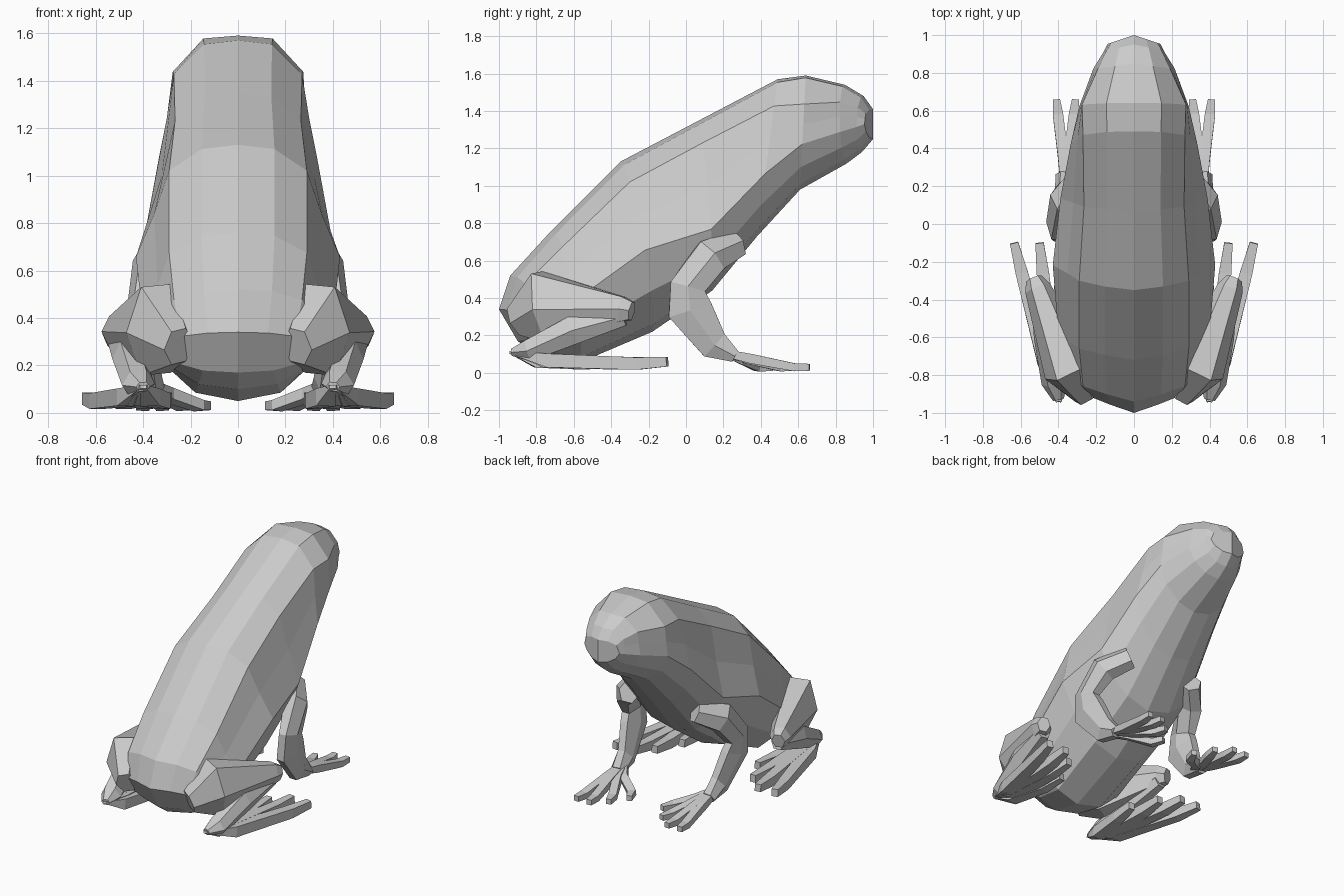
import bpy, bmesh, math
from mathutils import Vector

skin = bpy.data.materials.new("plain grey")
skin.diffuse_color = (0.6, 0.6, 0.6, 1)


def finish(name, bm, mirror=False):
    bmesh.ops.recalc_face_normals(bm, faces=bm.faces[:])
    me = bpy.data.meshes.new(name)
    bm.to_mesh(me)
    bm.free()
    me.materials.append(skin)
    ob = bpy.data.objects.new(name, me)
    bpy.context.collection.objects.link(ob)
    if mirror:
        ob.modifiers.new("mirror", 'MIRROR')
    return ob


def bridge(bm, rings):
    for a, b in zip(rings, rings[1:]):
        n = len(a)
        for i in range(n):
            bm.faces.new((a[i], a[(i + 1) % n], b[(i + 1) % n], b[i]))


def limb(bm, nodes, sides=6):
    """Faceted tube; each node is x, y, z, half width, half thickness."""
    pts = [Vector(n[:3]) for n in nodes]
    rings = []
    for i, n in enumerate(nodes):
        t = Vector()
        if i:
            t += (pts[i] - pts[i - 1]).normalized()
        if i < len(pts) - 1:
            t += (pts[i + 1] - pts[i]).normalized()
        t.normalize()
        u = Vector((1, 0, 0))
        u = (u - t * u.dot(t)).normalized()
        v = t.cross(u)
        su, sv, off = (1.3, 1.3, 0.5) if sides == 4 else (1, 1.1, 0)
        angles = [2 * math.pi * (k + off) / sides for k in range(sides)]
        rings.append([bm.verts.new(pts[i] + u * math.cos(a) * n[3] * su
                                   + v * math.sin(a) * n[4] * sv) for a in angles])
    bridge(bm, rings)
    bm.faces.new(rings[0])
    bm.faces.new(rings[-1])


# Body and head: tilted sections from rump to snout
# top y, top z, bottom y, bottom z, back half width, side half width, bow,
# back edge drop, widest drop
sections = [
    (-1.00, 0.34, -0.90, 0.17, 0.24, 0.33, 0.33, 0.10, 0.50),
    (-0.94, 0.52, -0.80, 0.10, 0.27, 0.37, 0.25, 0.10, 0.50),
    (-0.72, 0.76, -0.58, 0.05, 0.29, 0.40, 0.15, 0.12, 0.52),
    (-0.35, 1.13, -0.18, 0.22, 0.29, 0.43, 0.10, 0.12, 0.52),
    (0.07, 1.35, 0.14, 0.44, 0.265, 0.39, 0.05, 0.13, 0.64),
    (0.49, 1.57, 0.38, 0.73, 0.27, 0.335, 0.0, 0.17, 0.60),
    (0.64, 1.59, 0.61, 0.98, 0.275, 0.29, 0.0, 0.25, 0.60),
    (0.85, 1.54, 0.86, 1.12, 0.19, 0.215, -0.15, 0.22, 0.60),
    (0.95, 1.48, 0.94, 1.18, 0.145, 0.16, -0.20, 0.20, 0.55),
    (1.00, 1.41, 1.00, 1.25, 0.12, 0.14, -0.33, 0.15, 0.50),
]
bm = bmesh.new()
rings = []
for ty, tz, by, bz, c, m, bow, cd, wd in sections:
    half = [(0, 0), (0.53 * c, 0.02), (c, cd), (c * 0.55 + m * 0.45, (cd + wd) / 2), (m, wd),
            (0.82 * m, (wd + 1) / 2), (0.45 * m, 0.95), (0, 1)]
    loop = half + [(-x, f) for x, f in half[-2:0:-1]]
    rings.append([bm.verts.new((x, ty + (by - ty) * f + bow * abs(x), tz + (bz - tz) * f))
                  for x, f in loop])
bridge(bm, rings)
for r in (rings[0], rings[-1]):
    bm.faces.new(r[:8])
    bm.faces.new(r[7:] + r[:1])
finish("body_and_head", bm)

# Hind thighs
bm = bmesh.new()
limb(bm, [(0.25, -0.91, 0.28, 0.07, 0.08), (0.345, -0.76, 0.35, 0.14, 0.20),
          (0.51, -0.34, 0.34, 0.07, 0.07), (0.53, -0.29, 0.33, 0.045, 0.05)])
finish("hind_thighs", bm, True)

# Hind shins folded back to the heel
bm = bmesh.new()
limb(bm, [(0.50, -0.33, 0.30, 0.05, 0.05), (0.46, -0.60, 0.23, 0.07, 0.08),
          (0.42, -0.84, 0.12, 0.07, 0.06), (0.40, -0.93, 0.11, 0.03, 0.02)])
finish("hind_shins", bm, True)

# Hind feet: toes fanning out from the heel
bm = bmesh.new()
for x, y in ((0.635, -0.10), (0.50, -0.10), (0.39, -0.20), (0.30, -0.38)):
    mx, my = 0.40 + (x - 0.40) * 0.3, -0.94 + (y + 0.94) * 0.25
    limb(bm, [(0.40, -0.94, 0.11, 0.015, 0.008), (mx, my, 0.065, 0.045, 0.04),
              (x - (x - mx) * 0.25, y - 0.16, 0.05, 0.036, 0.036),
              (x, y, 0.06, 0.024, 0.028)], 4)
finish("hind_feet", bm, True)

# Front legs
bm = bmesh.new()
limb(bm, [(0.26, 0.27, 0.69, 0.07, 0.075), (0.37, 0.13, 0.62, 0.08, 0.10),
          (0.41, 0.01, 0.46, 0.055, 0.10), (0.40, 0.02, 0.34, 0.055, 0.125),
          (0.37, 0.15, 0.15, 0.05, 0.085), (0.36, 0.26, 0.09, 0.055, 0.035)])
finish("front_legs", bm, True)

# Front feet
bm = bmesh.new()
for x, y in ((0.41, 0.66), (0.31, 0.66), (0.21, 0.58), (0.13, 0.46)):
    limb(bm, [(0.36, 0.19, 0.11, 0.03, 0.02),
              (0.36 + (x - 0.36) * 0.3, 0.22 + (y - 0.22) * 0.3, 0.075, 0.03, 0.028),
              (x - (x - 0.36) * 0.15, y - 0.08, 0.03, 0.03, 0.023),
              (x, y, 0.03, 0.02, 0.02)], 4)
finish("front_feet", bm, True)
